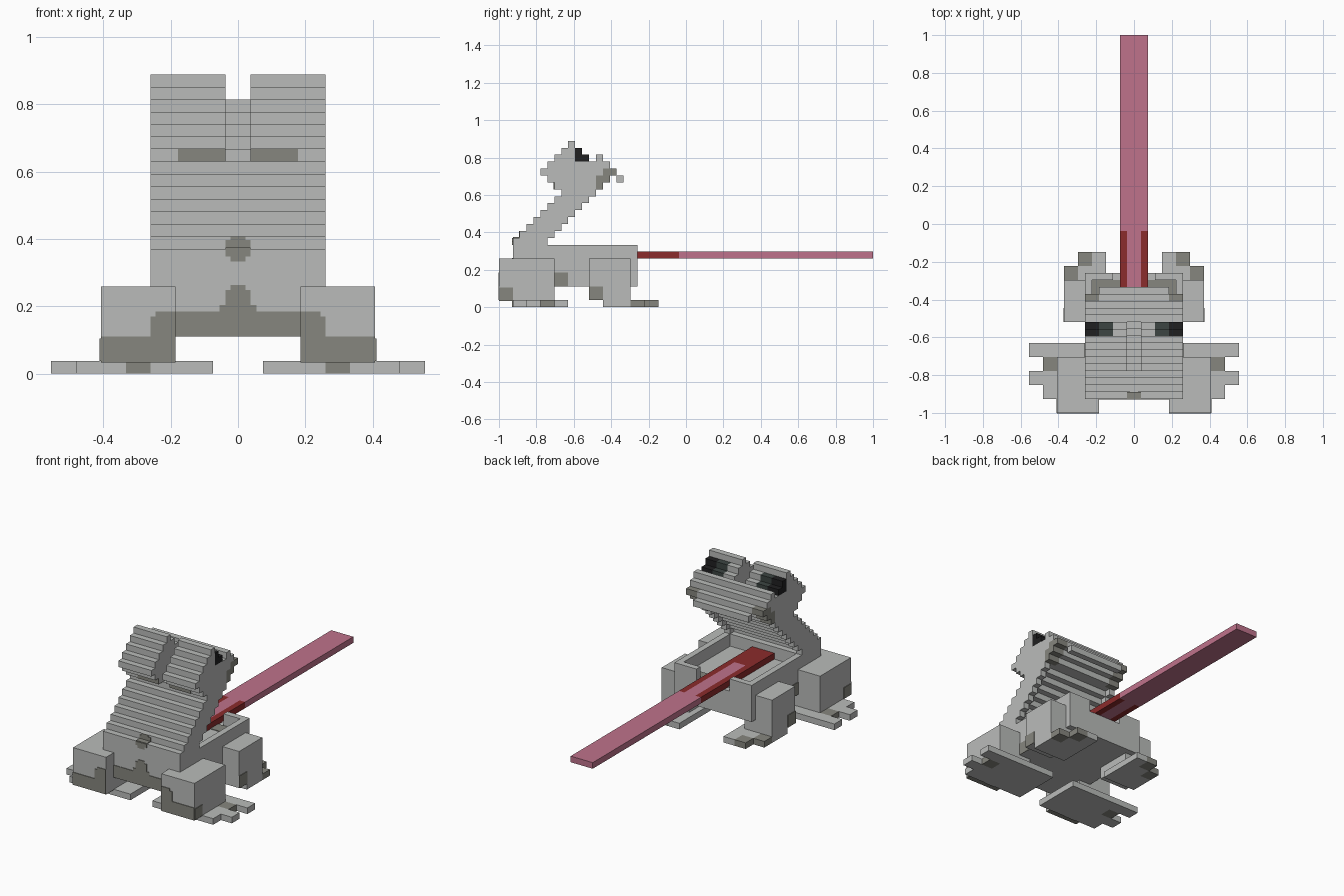
import bpy
import bmesh

if "Cube" in bpy.data.objects:
    bpy.data.objects.remove(bpy.data.objects["Cube"], do_unlink=True)

U = 1 / 27      # size of one block
T = 0.1         # plate thickness in blocks


def material(name, rgb):
    m = bpy.data.materials.new(name)
    m.use_nodes = True
    colour = (*rgb, 1)
    m.diffuse_color = colour
    m.node_tree.nodes["Principled BSDF"].inputs["Base Color"].default_value = colour
    return m


GREY = material("stone grey", (0.49, 0.50, 0.49))
OLIVE = material("olive grey", (0.24, 0.24, 0.21))
PINK = material("tongue pink", (0.52, 0.17, 0.26))
RED = material("mouth red", (0.26, 0.025, 0.025))
BLACK = material("eye black", (0.014, 0.014, 0.015))
SLATE = material("eye slate", (0.045, 0.06, 0.055))


def blocks(name, mat, boxes, mirror=False):
    """Boxes as (x0, x1, y0, y1, z0, z1) in blocks, y counted from the front."""
    bm = bmesh.new()
    for x0, x1, y0, y1, z0, z1 in boxes:
        for side in ((1, -1) if mirror else (1,)):
            cube = bmesh.ops.create_cube(bm, size=1)["verts"]
            for v in cube:
                v.co.x = side * U * (x0 + (v.co.x + 0.5) * (x1 - x0))
                v.co.y = U * (y0 + (v.co.y + 0.5) * (y1 - y0)) - 1
                v.co.z = U * (z0 + (v.co.z + 0.5) * (z1 - z0))
    bmesh.ops.recalc_face_normals(bm, faces=bm.faces[:])
    mesh = bpy.data.meshes.new(name)
    bm.to_mesh(mesh)
    bm.free()
    mesh.materials.append(mat)
    obj = bpy.data.objects.new(name, mesh)
    bpy.context.scene.collection.objects.link(obj)
    return obj


# Body with an open lower jaw
blocks("body", GREY, [(-7, 7, 2, 20, 3, 7), (-7, 7, 2, 7, 7, 9)])
blocks("jaw_rim", GREY, [(6, 7, 7, 20, 7, 9), (3, 6, 19, 20, 7, 9)], True)
blocks("jaw_lining", OLIVE, [(2, 6, 17, 19, 7, 7 + T)], True)

# Stepped neck leaning back, with raised side rims inside the mouth
neck, rims = [], []
for z in range(9, 17):
    y = 2 + max(0, z - 9)
    neck.append((-6, 6, y, y + 4, z, z + 1))
    rims.append((6, 7, y, y + 5, z, z + 1))
blocks("neck", GREY, neck)
blocks("neck_sides", GREY, rims, True)

# Head rows: back, front, and where the olive corner begins
head, middle, corners = [], [], []
for z, back, front, olive in ((17, 8, 15, 14), (18, 7, 16, 14),
                              (19, 6, 17, 15), (20, 7, 16, 16)):
    head.append((1, 5, back, front, z, z + 1))
    head.append((5, 7, back, olive, z, z + 1))
    middle.append((-1, 1, z - 7, front, z, z + 1))
    if olive < front:
        corners.append((5, 7, olive, front, z, z + 1))
blocks("head", GREY, head, True)
blocks("head_middle", GREY, middle)
blocks("head_corners", OLIVE, corners, True)
blocks("snout_ridge", GREY, [(-7, 7, 14, 15, 21, 22)])
blocks("upper_lip", GREY, [(-5, 5, 17, 18, 18, 19)])

# Eye bulges and eyes
blocks("eye_bulge", GREY, [(1, 7, 8, 11, 21, 22), (1, 7, 9, 11, 22, 23),
                           (1, 7, 10, 11, 23, 24), (1, 3, 11, 13, 21, 22),
                           (1, 3, 11, 12, 22, 23)], True)
for name, mat, x in (("inner_eye", SLATE, 3), ("outer_eye", BLACK, 5)):
    blocks(name, mat, [(x, x + 2, 11, 13, 21, 22),
                       (x, x + 2, 11, 12, 22, 23)], True)

# Tongue
blocks("tongue", PINK, [(-2, 2, 26, 54, 7, 8), (-1, 1, 13, 26, 7, 8)])
blocks("tongue_edges", RED, [(1, 2, 7, 26, 7, 8)], True)
blocks("tongue_root", RED, [(-1, 1, 7, 13, 7, 8)])

# Large legs with splayed feet
blocks("large_leg", GREY, [(5, 11, 0, 8, 1, 7)], True)
blocks("large_foot", GREY, [(2, 11, 2, 10, 0, 1), (11, 13, 2, 6, 0, 1),
                            (11, 13, 8, 10, 0, 1), (13, 15, 4, 6, 0, 1),
                            (13, 15, 8, 10, 0, 1)], True)
blocks("large_foot_web", OLIVE, [(11, 13, 6, 8, 0, 1)], True)

# Small legs with feet
blocks("small_leg", GREY, [(5, 10, 13, 19, 1, 7)], True)
blocks("small_foot", GREY, [(4, 8, 15, 21, 0, 1), (8, 10, 15, 19, 0, 1),
                            (4, 6, 21, 23, 0, 1)], True)
blocks("small_foot_web", OLIVE, [(6, 8, 21, 23, 0, 1),
                                 (8, 10, 19, 21, 0, 1)], True)

# Olive patches as thin plates
blocks("belly_band", OLIVE, [(-7, 7, 2 - T, 2, 3, 5), (-1.5, 1.5, 2 - T, 2, 5, 5.5),
                             (-1, 1, 2 - T, 2, 5.5, 6.7), (-0.6, 0.6, 2 - T, 2, 6.7, 7.1)])
blocks("throat_spot", OLIVE, [(-1, 1, 2 - T, 2, 9.4, 10),
                              (-0.6, 0.6, 2 - T, 2, 9, 9.4),
                              (-1, 1, 3 - T, 3, 10, 10.7),
                              (-0.6, 0.6, 3 - T, 3, 10.7, 11),
                              (-1, 1, 2, 3, 10, 10 + T)])
blocks("head_back_patch", OLIVE, [(1, 4.8, 8 - T, 8, 17, 18)], True)
blocks("leg_patches", OLIVE, [(5, 11, -T, 0, 1, 3), (5, 7, -T, 0, 3, 4.6),
                              (5, 6.6, -T, 0, 4.6, 5), (11, 11 + T, 0, 2, 1, 2.8),
                              (5, 11, 0, 2, 1 - T, 1), (10, 10 + T, 13, 15, 1, 3),
                              (7, 7 + T, 8, 10, 3, 5),
                              (7, 9, 2 - T, 2, 0, 1)], True)
